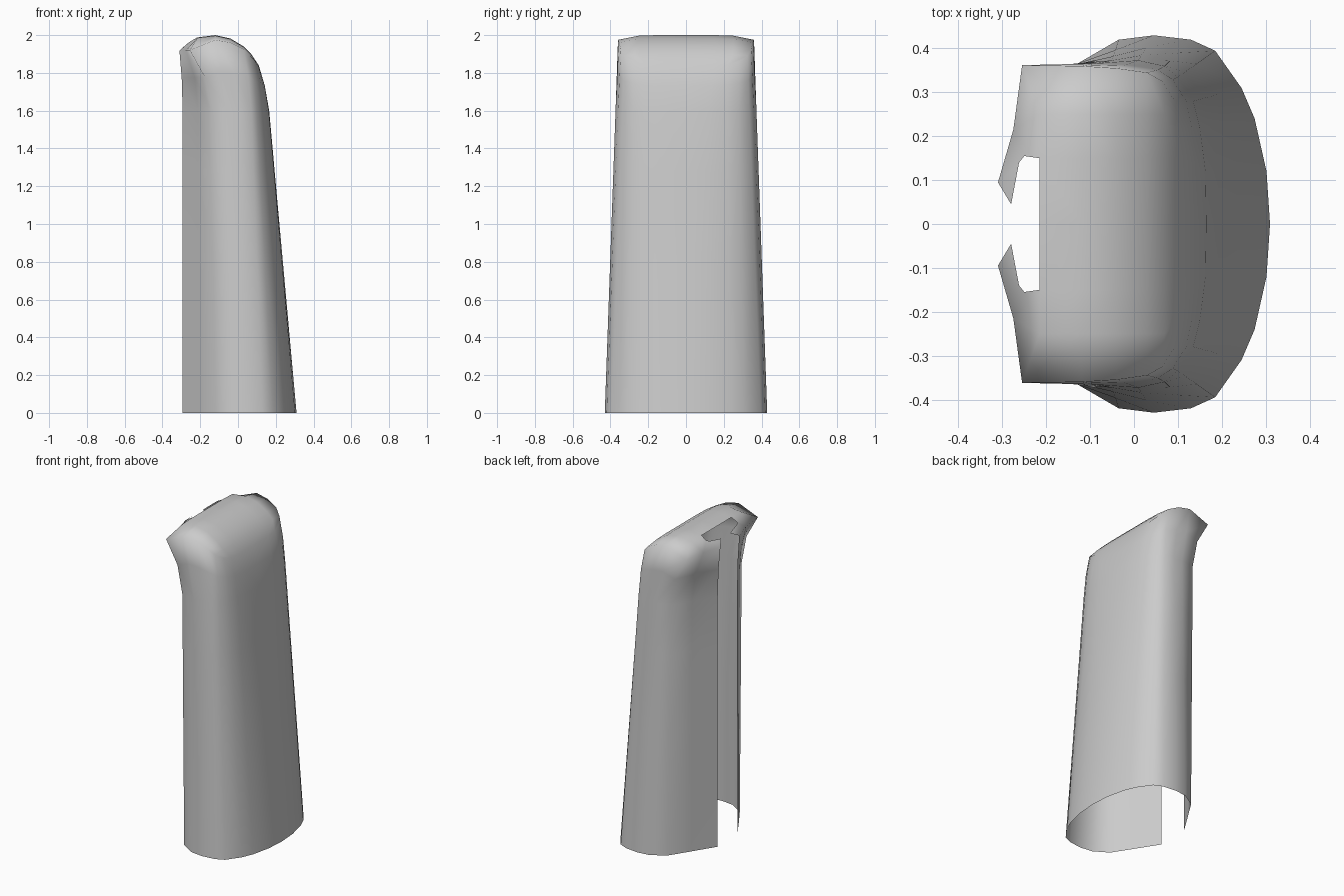
import bpy, bmesh

if "Cube" in bpy.data.objects:
    bpy.data.objects.remove(bpy.data.objects["Cube"])

# Half cross-sections (x, y), from the middle of the broad face round to the slit
base = [(.31, 0), (.302, .12), (.275, .24), (.245, .31), (.185, .395), (.13, .42),
        (.045, .43), (-.035, .42), (-.125, .365), (-.205, .24), (-.293, .1)]
shoulder = [(.165, 0), (.163, .12), (.15, .22), (.135, .28), (.1, .335), (.07, .36),
            (.01, .373), (-.05, .373), (-.14, .362), (-.21, .24), (-.293, .098)]
# Rim (x, y, z), flaring out to a lip beside the slit
rim = [(.11, 0, 1.84), (.11, .15, 1.84), (.105, .22, 1.845), (.093, .28, 1.86),
       (.065, .325, 1.89), (.03, .345, 1.925), (-.04, .355, 1.96), (-.12, .36, 1.975),
       (-.255, .362, 1.92), (-.275, .215, 1.92), (-.31, .095, 1.918)]


def mix(a, b, t):
    return tuple(p + (q - p) * t for p, q in zip(a, b))


low = [(x, y, 0) for x, y in base]
mid = [(x, y, 1.6) for x, y in shoulder]
rows = [[mix(a, b, t) for a, b in zip(low, mid)] for t in (0, .5, .8, 1)]
neck = []
for k, (a, b) in enumerate(zip(mid, rim)):
    x, y, z = mix(a, b, .55)
    if k >= 8:                       # concave flare under the lip
        x = a[0] + (b[0] - a[0]) * .3
        y = a[1] + (b[1] - a[1]) * .3
    elif k < 6:                      # convex shoulder
        x += .007
    neck.append((x, y, z))
rows += [neck, rim]

bm = bmesh.new()
grid = [[bm.verts.new(p) for p in row] for row in rows]


def bridge(a, b):
    for i in range(len(a) - 1):
        bm.faces.new((a[i], a[i + 1], b[i + 1], b[i]))


# Tapered wall
for a, b in zip(grid, grid[1:]):
    bridge(a, b)

# Rounded cap running back to the notch
top = grid[-1]
prev = top[:4]
for k, x, z in [(4, .07, 1.9), (5, .03, 1.94), (6, -.04, 1.982), (7, -.12, 2.0), (8, -.215, 1.988)]:
    row = [bm.verts.new((x, y, z - d)) for y, d in ((0, 0), (.15, 0), (.25, .003))] + [top[k]]
    bridge(prev, row)
    prev = row

# Lip pieces beside the notch
h = bm.verts.new((-.25, .155, 1.968))
h2 = bm.verts.new((-.262, .14, 1.96))
spike = bm.verts.new((-.28, .045, 1.945))
bm.faces.new((prev[1], prev[2], top[9], h))
bm.faces.new((prev[2], top[8], top[9]))
bm.faces.new((h, top[9], top[10], h2))
bm.faces.new((h2, top[10], spike))

# Mirror to the other half and weld the seam
geom = bm.verts[:] + bm.edges[:] + bm.faces[:]
bmesh.ops.mirror(bm, geom=geom, axis='Y', merge_dist=0.0005)
bmesh.ops.remove_doubles(bm, verts=bm.verts[:], dist=0.0005)
bmesh.ops.recalc_face_normals(bm, faces=bm.faces[:])
ref = max(bm.faces, key=lambda f: f.calc_center_median().x)
if ref.normal.x < 0:
    bmesh.ops.reverse_faces(bm, faces=bm.faces[:])
for f in bm.faces:
    f.smooth = True

mesh = bpy.data.meshes.new("shell_cover")
bm.to_mesh(mesh)
bm.free()
obj = bpy.data.objects.new("shell_cover", mesh)
bpy.context.collection.objects.link(obj)
